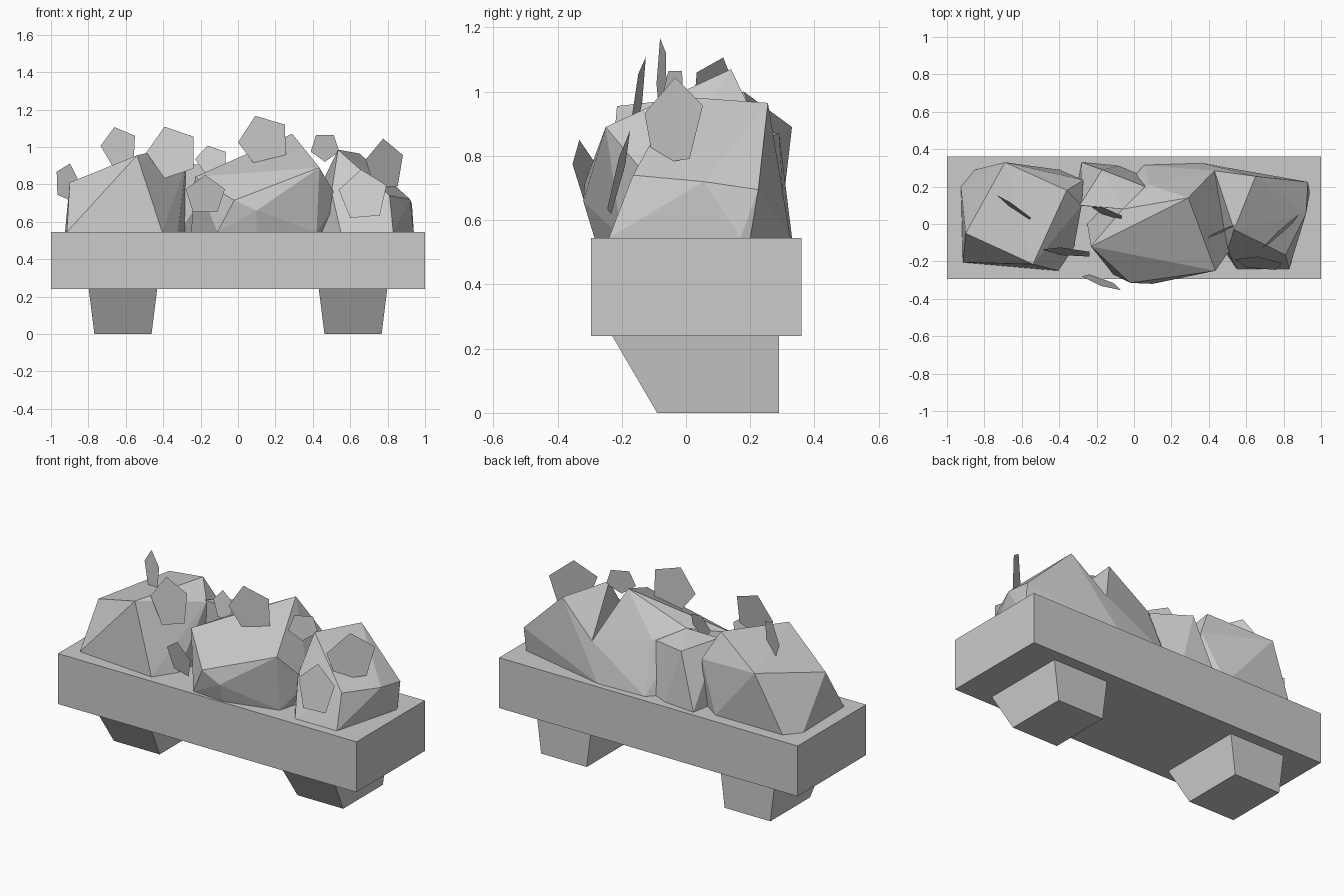
import bpy
import bmesh
from math import cos, sin, radians
from mathutils import Vector

default_cube = bpy.data.objects.get("Cube")
if default_cube:
    bpy.data.objects.remove(default_cube, do_unlink=True)

# One plain grey for the whole model
grey = bpy.data.materials.new("plain grey")
grey.use_nodes = True
colour = (0.6, 0.6, 0.6, 1)
grey.diffuse_color = colour
grey.node_tree.nodes["Principled BSDF"].inputs["Base Color"].default_value = colour


def finish(name, bm):
    """Turn a bmesh into a flat-shaded grey object."""
    mesh = bpy.data.meshes.new(name)
    bm.to_mesh(mesh)
    bm.free()
    mesh.materials.append(grey)
    obj = bpy.data.objects.new(name, mesh)
    bpy.context.scene.collection.objects.link(obj)
    return obj


def hull(name, points):
    """Convex faceted solid around a few corner points."""
    bm = bmesh.new()
    verts = [bm.verts.new(p) for p in points]
    result = bmesh.ops.convex_hull(bm, input=verts)
    unused = [v for v in result["geom_interior"] if isinstance(v, bmesh.types.BMVert)]
    bmesh.ops.delete(bm, geom=unused, context="VERTS")
    bmesh.ops.recalc_face_normals(bm, faces=bm.faces)
    bmesh.ops.dissolve_limit(bm, angle_limit=radians(1), verts=bm.verts, edges=bm.edges)
    return finish(name, bm)


def slab(top, bottom, z_top, z_bottom):
    """Corners of a block given (x0, x1, y0, y1) at its top and bottom."""
    corners = []
    for (x0, x1, y0, y1), z in ((top, z_top), (bottom, z_bottom)):
        corners += [(x, y, z) for x in (x0, x1) for y in (y0, y1)]
    return corners


def leaf(name, centre, width, height, start, yaw_slope, lean_slope):
    """Five-sided flat leaf, its depth sloping across and up the blade."""
    bm = bmesh.new()
    verts = []
    for i in range(5):
        angle = radians(start - 72 * i)
        dx, dz = width * cos(angle), height * sin(angle)
        offset = Vector((dx, dx * yaw_slope + dz * lean_slope, dz))
        verts.append(bm.verts.new(Vector(centre) + offset))
    bm.faces.new(verts[::-1])
    return finish(name, bm)


# Planter box
rim, floor = 0.545, 0.24
box = (-1, 1, -0.295, 0.36)
hull("planter_box", slab(box, box, rim, floor))

# Support feet, tapering downward and cut back at the front
for side, x in (("right", -0.615), ("left", 0.615)):
    top = (x - 0.183, x + 0.183, -0.23, 0.29)
    bottom = (x - 0.153, x + 0.153, -0.09, 0.29)
    hull(side + "_foot", slab(top, bottom, floor, 0))

# Faceted shrubs: upper corners, then the outline where each meets the box
shrubs = {
    "right_shrub": (
        [(-.9, -.05, .81), (-.54, -.215, .955), (-.36, .18, 1),
         (-.69, .33, .89), (-.27, .235, .83), (-.28, .1, .9)],
        [(-.915, -.205), (-.405, -.25), (-.32, -.12), (-.27, .2),
         (-.4, .29), (-.85, .29), (-.925, .2)]),
    "middle_shrub": (
        [(.29, .14, 1.07), (.435, -.25, .89), (-.02, -.315, .715),
         (.1, -.32, .66), (-.06, .08, .9), (.08, .21, .84),
         (.43, .285, .77), (.54, -.1, .71), (-.23, -.12, .84)],
        [(-.11, -.27), (.1, -.285), (.42, -.2), (.5, .1),
         (.365, .325), (.055, .315), (-.25, 0)]),
    "back_shrub": (
        [(-.17, .29, .87), (-.06, .08, .9), (-.29, .1, .91), (.06, .2, .84)],
        [(-.28, .33), (-.08, .31), (.06, .25), (-.32, .1)]),
    "left_shrub": (
        [(.81, -.165, .74), (.92, .055, .72), (.93, .225, .695),
         (.65, .255, .965), (.535, -.03, .985), (.43, .285, .77),
         (.5, -.14, .76)],
        [(.55, -.24), (.83, -.24), (.94, .17), (.93, .2),
         (.365, .325), (.42, -.05)]),
}
for name, (crown, outline) in shrubs.items():
    hull(name, crown + [(x, y, rim) for x, y in outline])

# Loose leaves: centre, half width, half height, turn, sideways and upright slope
leaves = [
    ((-.915, .02, .81), .065, .105, 75, -1.4, 0),
    ((-.635, .085, 1), .1, .11, 105, -.7, .12),
    ((-.35, -.15, .97), .14, .145, 108, -.1, .15),
    ((-.14, .06, .93), .09, .08, 105, -.35, .25),
    ((.14, -.075, 1.03), .14, .145, 110, .12, 0),
    ((.465, -.04, 1), .08, .08, 126, .45, .1),
    ((.785, -.04, .9), .105, .145, 95, .9, .1),
    ((-.175, -.31, .74), .11, .11, 90, -.35, -.2),
    ((.67, -.21, .74), .135, .14, 95, -.1, .25),
]
for number, shape in enumerate(leaves, start=1):
    leaf(f"leaf_{number}", *shape)
